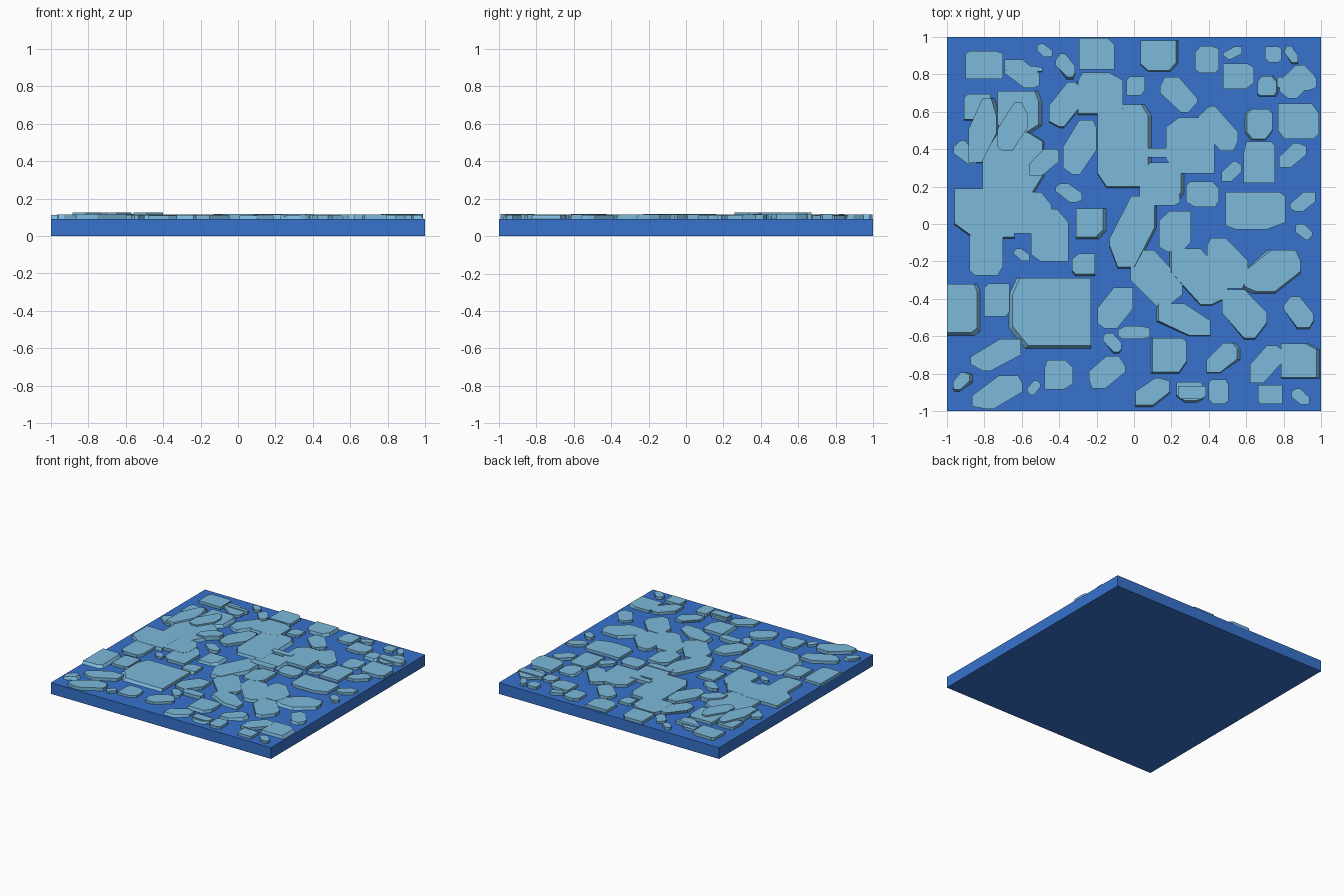
import bpy, bmesh, random

if "Cube" in bpy.data.objects:
    bpy.data.objects.remove(bpy.data.objects["Cube"])

random.seed(7)
SLAB_TOP = 0.092
STONE_TOP = 0.114


def material(name, rgb):
    m = bpy.data.materials.new(name)
    m.diffuse_color = (*rgb, 1)
    m.use_nodes = True
    m.node_tree.nodes["Principled BSDF"].inputs["Base Color"].default_value = m.diffuse_color
    return m


def finish(bm, name, mat):
    bmesh.ops.recalc_face_normals(bm, faces=bm.faces)
    mesh = bpy.data.meshes.new(name)
    bm.to_mesh(mesh)
    bm.free()
    mesh.materials.append(mat)
    ob = bpy.data.objects.new(name, mesh)
    bpy.context.collection.objects.link(ob)
    return ob


def outline(x, y, w, d, lean):
    """Rectangle with unevenly cut corners; lean +1 rises to the right, -1 falls."""
    pts = []
    for i, (sx, sy) in enumerate([(-1, -1), (1, -1), (1, 1), (-1, 1)]):
        big = lean and sx * sy == -lean
        cx = w * (random.uniform(.45, .6) if big else random.uniform(.08, .32))
        cy = d * (random.uniform(.45, .6) if big else random.uniform(.08, .32))
        px, py = x + sx * w / 2, y + sy * d / 2
        if not big and random.random() < .3:
            pts.append((px, py))
            continue
        pair = [(px, py - sy * cy), (px - sx * cx, py)]
        pts += pair if i % 2 == 0 else pair[::-1]
    return pts


def add_stone(bm, box, lean=0, top=STONE_TOP, bottom=SLAB_TOP - 0.006):
    """Flat-topped stone whose flank flares out on one or two sides."""
    x, y, w, d = box
    pts = outline(x, y, w, d, lean)
    flare = random.choice([0, 0, .012, .022])
    dx, dy = random.choice([-1, 0, 1]) * flare, -random.random() * flare
    upper = [bm.verts.new((px, py, top)) for px, py in pts]
    lower = []
    for px, py in pts:
        ox = dx if (px - x) * dx > 0 else 0
        oy = dy if py < y else 0
        bx, by = (max(-1, min(1, v)) for v in (px + ox, py + oy))
        lower.append(bm.verts.new((bx, by, bottom)))
    bm.faces.new(upper)
    bm.faces.new(lower[::-1])
    n = len(pts)
    for i in range(n):
        j = (i + 1) % n
        bm.faces.new((upper[j], upper[i], lower[i], lower[j]))


# base slab
bm = bmesh.new()
bmesh.ops.create_cube(bm, size=1)
for v in bm.verts:
    v.co = (v.co.x * 2, v.co.y * 2, (v.co.z + .5) * SLAB_TOP)
finish(bm, "base_slab", material("deep_blue", (.038, .17, .61)))

# main paving stones: centre x, centre y, width, depth, grouped by lean
blocky = [
    (-.80, .85, .20, .15), (-.20, .91, .19, .17), (.13, .90, .19, .16),
    (-.18, .70, .24, .22), (-.62, .60, .22, .22), (.88, .55, .22, .19),
    (-.06, .42, .27, .44), (.30, .42, .26, .30), (.67, .33, .17, .22),
    (.65, .07, .32, .20), (-.65, .32, .32, .34), (-.80, .06, .32, .26),
    (-.58, .06, .28, .22), (-.45, -.06, .20, .28), (.22, -.04, .17, .22),
    (.14, .22, .22, .22), (-.44, -.47, .42, .36), (-.92, -.45, .16, .26),
    (.19, -.70, .18, .18), (.88, -.73, .19, .18), (-.79, -.15, .18, .25),
]
rising = [
    (-.36, .64, .19, .24), (-.29, .41, .18, .29), (-.01, -.04, .24, .38),
    (.74, -.25, .30, .22), (-.74, -.70, .27, .17), (-.73, -.90, .27, .18),
    (.71, -.75, .18, .20), (-.10, -.45, .19, .22),
]
falling = [
    (.24, .69, .20, .19), (.45, .51, .21, .24), (.12, -.29, .28, .30),
    (.35, -.28, .30, .30), (.50, -.21, .22, .27), (.59, -.48, .24, .26),
    (.27, -.51, .28, .17),
]
placed = blocky + rising + falling
light = material("pale_blue", (.20, .485, .71))
bm = bmesh.new()
for lean, group in ((0, blocky), (1, rising), (-1, falling)):
    for box in group:
        add_stone(bm, box, lean, STONE_TOP + random.uniform(-.001, .003))
finish(bm, "large_stones", light)

# smaller stones scattered into the remaining gaps, largest first
bm = bmesh.new()
for size, tries in ((.17, 900), (.13, 1200), (.09, 600)):
    for _ in range(tries):
        w, d = (size * random.uniform(.75, 1.15) for _ in range(2))
        x = random.uniform(-.97 + w / 2, .97 - w / 2)
        y = random.uniform(-.97 + d / 2, .97 - d / 2)
        if all(abs(x - a) > (w + c) / 2 + .008 or abs(y - b) > (d + e) / 2 + .008
               for a, b, c, e in placed):
            placed.append((x, y, w, d))
            add_stone(bm, (x, y, w, d), random.choice([0, 0, 1, -1]),
                      STONE_TOP + random.uniform(-.004, .002))
finish(bm, "small_stones", light)

# raised stones and slivers that sit a little above the paving
bm = bmesh.new()
for box in [(-.81, .50, .15, .34), (-.48, .33, .16, .14), (-.65, .52, .16, .26)]:
    add_stone(bm, box, 1, .127)
for box in [(.14, .38, .18, .05), (.14, .13, .21, .06), (0, -.58, .17, .07),
            (.87, .75, .21, .07), (.31, -.90, .15, .07), (-.59, .83, .20, .03)]:
    add_stone(bm, box, 0, .119)
finish(bm, "raised_stones", light)
